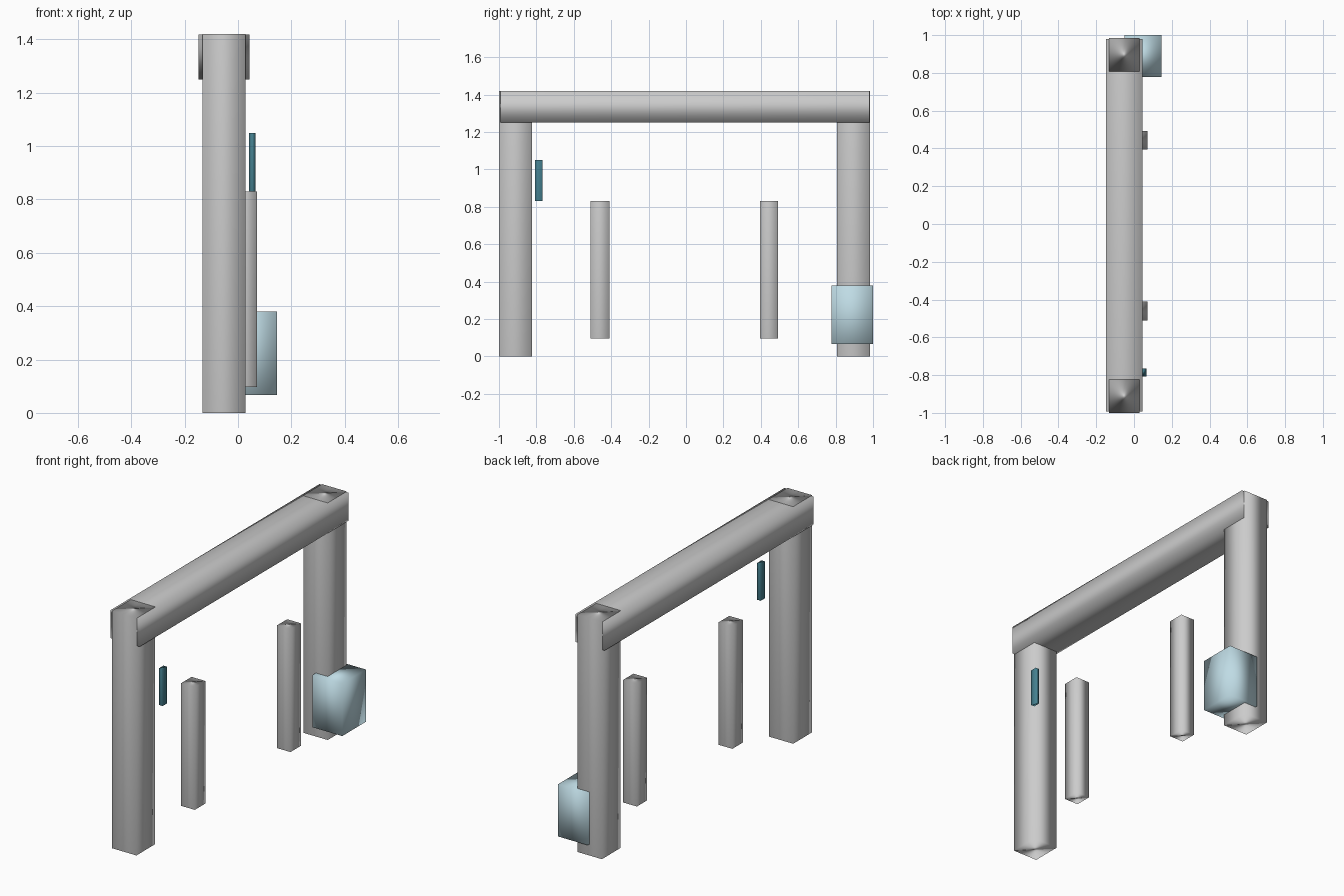
import bpy, bmesh

if "Cube" in bpy.data.objects:
    bpy.data.objects.remove(bpy.data.objects["Cube"])


def material(name, rgb):
    m = bpy.data.materials.new(name)
    m.diffuse_color = (*rgb, 1)
    m.use_nodes = True
    m.node_tree.nodes["Principled BSDF"].inputs["Base Color"].default_value = m.diffuse_color
    return m


def box(name, x, y, z, mat=None):
    """Softly shaded box spanning the given (min, max) ranges."""
    bm = bmesh.new()
    bmesh.ops.create_cube(bm, size=1)
    for v in bm.verts:
        v.co = [lo + (c + 0.5) * (hi - lo) for c, (lo, hi) in zip(v.co, (x, y, z))]
    for f in bm.faces:
        f.smooth = True
    me = bpy.data.meshes.new(name)
    bm.to_mesh(me)
    bm.free()
    ob = bpy.data.objects.new(name, me)
    bpy.context.collection.objects.link(ob)
    if mat:
        me.materials.append(mat)
    # area-weighted normals keep the long sides evenly shaded along their length
    mod = ob.modifiers.new("weighted_normals", "WEIGHTED_NORMAL")
    mod.mode = "FACE_AREA"
    return ob


pale_blue = material("pale_blue", (0.52, 0.71, 0.78))
teal = material("teal", (0.06, 0.22, 0.28))

# door frame: two posts and the lintel
for name, y in (("front_post", (-1.0, -0.823)), ("back_post", (0.808, 0.985))):
    box(name, (-0.133, 0.028), y, (0, 1.42))
box("lintel", (-0.148, 0.044), (-0.993, 0.98), (1.25, 1.418))

# slim upright handles
for name, y in (("front_handle", (-0.51, -0.41)), ("back_handle", (0.395, 0.493))):
    box(name, (-0.02, 0.071), y, (0.097, 0.83))

# small panel beside the front post and block at the foot of the back post
box("side_panel", (0.042, 0.066), (-0.807, -0.766), (0.83, 1.05), teal)
box("foot_block", (-0.05, 0.146), (0.777, 1.0), (0.067, 0.38), pale_blue)
